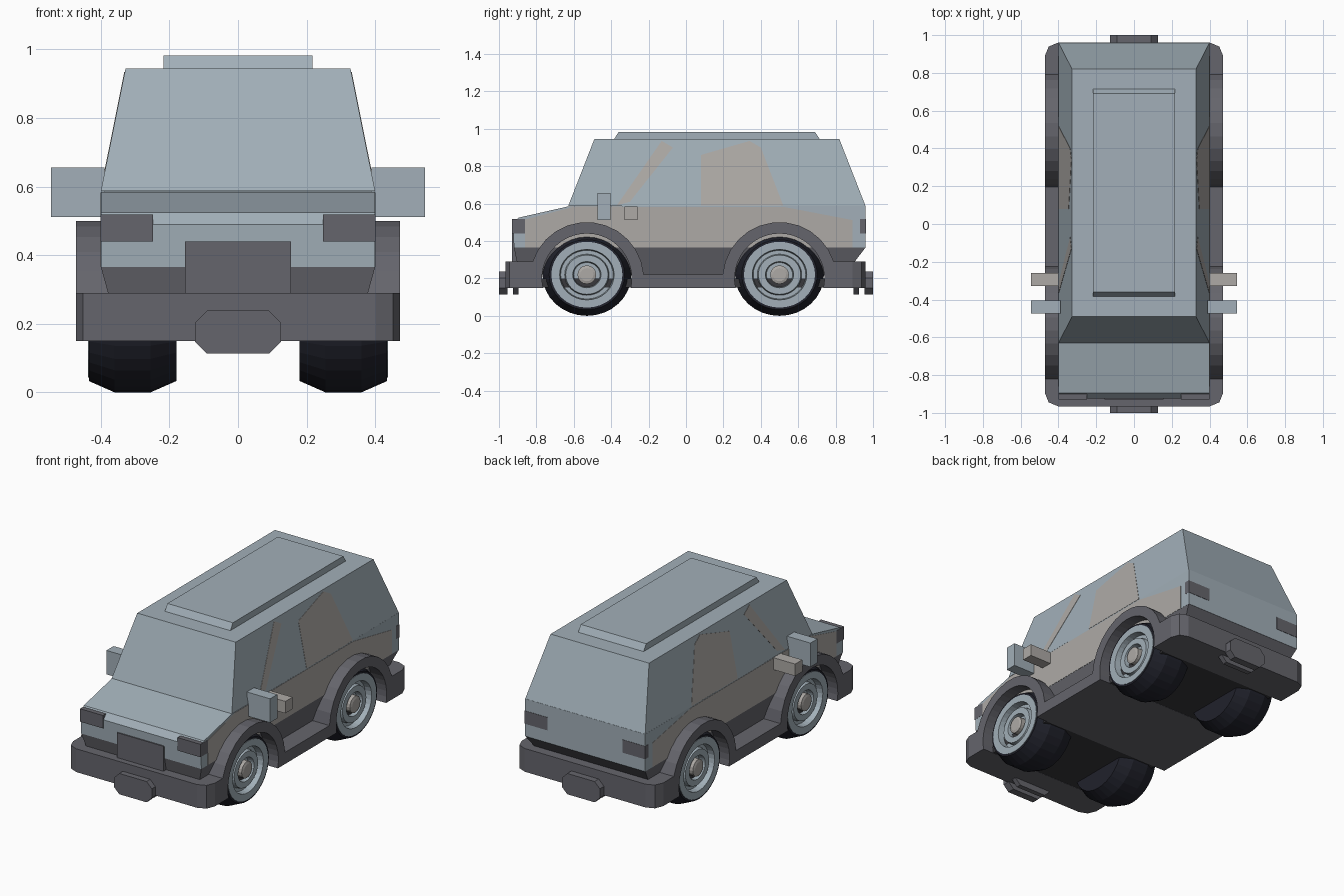
import bpy, bmesh, math

if "Cube" in bpy.data.objects:
    bpy.data.objects.remove(bpy.data.objects["Cube"])

def material(name, *rgb):
    m = bpy.data.materials.new(name)
    m.diffuse_color = (*rgb, 1)
    m.use_nodes = True
    m.node_tree.nodes["Principled BSDF"].inputs["Base Color"].default_value = m.diffuse_color
    return m

BLUE = material("blue_grey", 0.36, 0.43, 0.48)
TRIM = material("dark_grey", 0.13, 0.13, 0.15)
BLACK = material("tyre_dark", 0.015, 0.016, 0.025)
PALE = material("warm_grey", 0.42, 0.40, 0.38)
FLOOR = material("floor_dark", 0.04, 0.04, 0.045)

def finish(name, bm, mat, mirror=False):
    bmesh.ops.remove_doubles(bm, verts=bm.verts, dist=1e-6)
    bmesh.ops.recalc_face_normals(bm, faces=bm.faces)
    me = bpy.data.meshes.new(name)
    bm.to_mesh(me)
    bm.free()
    me.materials.append(mat)
    ob = bpy.data.objects.new(name, me)
    bpy.context.collection.objects.link(ob)
    if mirror:
        ob.modifiers.new("mirror", 'MIRROR')
    return ob

def loft(name, a, b, mat, mirror=False):
    """Closed solid between two matching outlines."""
    bm = bmesh.new()
    va = [bm.verts.new(p) for p in a]
    vb = [bm.verts.new(p) for p in b]
    bm.faces.new(va)
    bm.faces.new(vb)
    for i in range(len(a)):
        j = (i + 1) % len(a)
        bm.faces.new((va[i], va[j], vb[j], vb[i]))
    return finish(name, bm, mat, mirror)

def rect(x0, x1, y0, y1, z):
    return [(x0, y0, z), (x1, y0, z), (x1, y1, z), (x0, y1, z)]

def box(name, x0, x1, y0, y1, z0, z1, mat, mirror=False):
    return loft(name, rect(x0, x1, y0, y1, z0), rect(x0, x1, y0, y1, z1), mat, mirror)

def side_prism(name, pts, x0, x1, mat, mirror=False):
    return loft(name, [(x0, y, z) for y, z in pts], [(x1, y, z) for y, z in pts], mat, mirror)

def lathe(name, prof, cy, cz, stretch, mat, n=32):
    """Revolve (x, radius) points about the axle, mirrored to the other side."""
    bm = bmesh.new()
    rings = []
    for x, r in prof:
        rings.append([bm.verts.new((x, cy + stretch * r * math.cos(2 * math.pi * i / n),
                                    cz + r * math.sin(2 * math.pi * i / n))) for i in range(n)])
    for a, b in zip(rings, rings[1:]):
        for i in range(n):
            j = (i + 1) % n
            bm.faces.new((a[i], a[j], b[j], b[i]))
    bm.faces.new(rings[0])
    bm.faces.new(rings[-1])
    return finish(name, bm, mat, True)

def arc(cy, cz, r, a0, a1, n):
    return [(cy + r * math.cos(a0 + (a1 - a0) * i / n),
             cz + r * math.sin(a0 + (a1 - a0) * i / n)) for i in range(n + 1)]

# body shell with bonnet
side_prism("body", [(-0.92, 0.365), (-0.925, 0.49), (-0.895, 0.525), (-0.63, 0.585),
                    (0.96, 0.59), (0.96, 0.365)], -0.4, 0.4, BLUE)
# cabin and raised roof panel
loft("cabin", rect(-0.4, 0.4, -0.63, 0.96, 0.587), rect(-0.328, 0.328, -0.49, 0.82, 0.945), BLUE)
loft("roof_panel", rect(-0.218, 0.218, -0.385, 0.715, 0.944),
     rect(-0.218, 0.218, -0.36, 0.69, 0.983), BLUE)
# tapered lower body
loft("lower_body", rect(-0.4, 0.4, -0.92, 0.96, 0.366), rect(-0.36, 0.36, -0.89, 0.85, 0.22), TRIM)

# skirt, bumpers and wheel arches in one outline
WHEELS = (-0.53, 0.5)
R, CZ = 0.305, 0.196
a_bump, a_sill = math.asin((0.29 - CZ) / R), math.asin((0.22 - CZ) / R)
h = math.asin((0.15 - 0.2) / 0.24)
top = [(-0.965, 0.29)]
top += arc(WHEELS[0], CZ, R, math.pi - a_bump, a_sill, 12)
top += arc(WHEELS[1], CZ, R, math.pi - a_sill, a_bump, 12)
top += [(0.96, 0.29), (0.96, 0.15)]
for c in reversed(WHEELS):
    top += arc(c, 0.2, 0.24, h, math.pi - h, 24)
top += [(-0.965, 0.15)]
skirt = side_prism("skirt_and_arches", top, -0.472, 0.472, TRIM)
bm = bmesh.new()
bm.from_mesh(skirt.data)
corners = [e for e in bm.edges
           if all(abs(v.co.y) > 0.95 and abs(v.co.x) > 0.4 for v in e.verts)
           and abs(e.verts[0].co.z - e.verts[1].co.z) > 0.1]
bmesh.ops.bevel(bm, geom=corners, offset=0.07, segments=2, profile=0.5, affect='EDGES')
bm.to_mesh(skirt.data)
bm.free()
box("floor", -0.4, 0.4, -0.9, 0.9, 0.151, 0.2, FLOOR)

# wheels
for label, c in zip(("front", "rear"), WHEELS):
    s = 1.08
    lathe(label + "_tyre", [(0.18, 0.187), (0.255, 0.22), (0.36, 0.22), (0.435, 0.187),
                            (0.435, 0.175), (0.375, 0.17)], c, 0.22, s, BLACK)
    lathe(label + "_rim", [(0.37, 0.176), (0.438, 0.176), (0.438, 0.135), (0.40, 0.13),
                           (0.40, 0.11), (0.425, 0.105), (0.425, 0.07), (0.39, 0.065)],
          c, 0.22, s, BLUE)
    lathe(label + "_hub", [(0.38, 0.05), (0.43, 0.05), (0.435, 0.035)], c, 0.22, 1, PALE, 16)

# octagonal plates on both bumpers, one outside and one behind
def octagon(y):
    w, c, z0, z1 = 0.126, 0.035, 0.113, 0.238
    return [(-w, y, z0 + c), (-w + c, y, z0), (w - c, y, z0), (w, y, z0 + c),
            (w, y, z1 - c), (w - c, y, z1), (-w + c, y, z1), (-w, y, z1 - c)]
for label, s in (("front", -1), ("rear", 1)):
    loft(label + "_bumper_plate", octagon(s), octagon(s * 0.955), TRIM)
    loft(label + "_inner_plate", octagon(s * 0.925), octagon(s * 0.895), TRIM)

# front and rear lights, grille
box("headlight", 0.248, 0.401, -0.93, -0.86, 0.44, 0.518, TRIM, True)
box("grille", -0.155, 0.155, -0.93, -0.88, 0.29, 0.44, TRIM)
box("tail_light", 0.25, 0.401, 0.93, 0.962, 0.44, 0.518, TRIM, True)

# mirrors and handles
box("side_mirror", 0.39, 0.545, -0.473, -0.405, 0.512, 0.656, BLUE, True)
box("door_handle", 0.39, 0.545, -0.328, -0.26, 0.513, 0.585, PALE, True)

# pale side panels and pillar, lying just over the body sides
side_prism("side_panel", [(-0.86, 0.366), (-0.86, 0.515), (-0.6, 0.583), (0.52, 0.583),
                          (0.89, 0.512), (0.89, 0.366)], 0.39, 0.4015, PALE, True)
def side_slope(name, pts):
    def at(off):
        return [(0.4 - (z - 0.587) * 0.072 / 0.358 + off, y, z) for y, z in pts]
    loft(name, at(-0.005), at(0.0015), PALE, True)
side_slope("front_pillar", [(-0.37, 0.59), (-0.3, 0.61), (-0.07, 0.9), (-0.13, 0.935)])
side_slope("rear_window", [(0.08, 0.59), (0.52, 0.59), (0.4, 0.9), (0.34, 0.935), (0.08, 0.86)])
